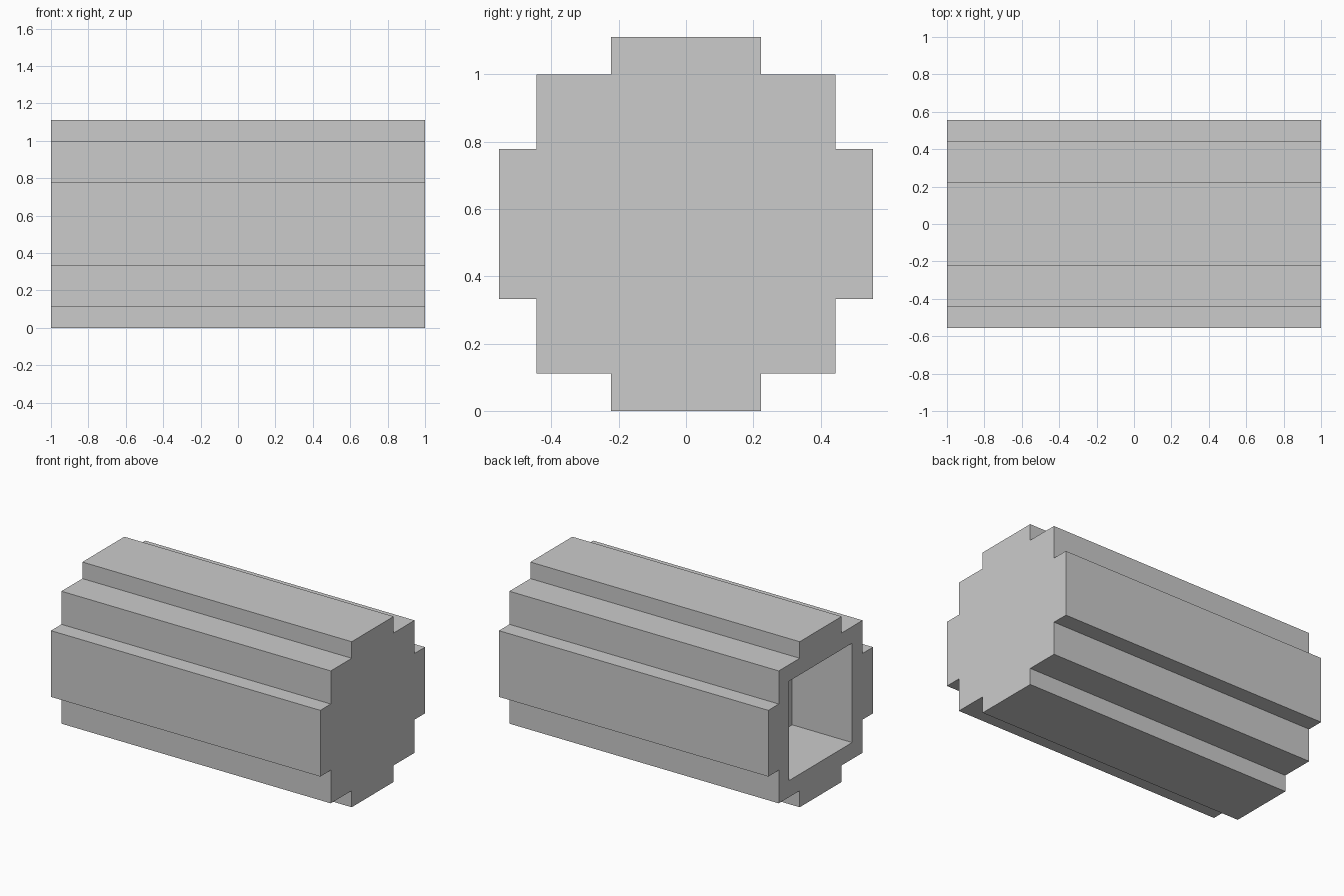
import bpy, bmesh

if "Cube" in bpy.data.objects:
    bpy.data.objects.remove(bpy.data.objects["Cube"])

U = 1 / 9           # step size of the profile
MID = 5 * U         # height of the long axis


def prism(name, profile, x0, x1):
    """Extrude a closed (y, z) profile along x."""
    bm = bmesh.new()
    face = bm.faces.new([bm.verts.new((x0, y * U, MID + z * U)) for y, z in profile])
    ext = bmesh.ops.extrude_face_region(bm, geom=[face], use_keep_orig=True)
    moved = [g for g in ext["geom"] if isinstance(g, bmesh.types.BMVert)]
    bmesh.ops.translate(bm, verts=moved, vec=(x1 - x0, 0, 0))
    bmesh.ops.recalc_face_normals(bm, faces=bm.faces)
    mesh = bpy.data.meshes.new(name)
    bm.to_mesh(mesh)
    bm.free()
    obj = bpy.data.objects.new(name, mesh)
    bpy.context.collection.objects.link(obj)
    return obj


# Stepped round body: one quarter of the outline, rotated four times
outline = []
quarter = [(5, -2), (5, 2), (4, 2), (4, 4), (2, 4)]
for _ in range(4):
    outline += quarter
    quarter = [(-z, y) for y, z in quarter]
body = prism("stepped_barrel", outline, -1, 1)

# Square socket sunk into the left end
cutter = prism("socket_cutter", [(-3, -3), (3, -3), (3, 3), (-3, 3)], -1.2, -1 + 4 * U)
cutter.hide_render = True
cut = body.modifiers.new("socket", 'BOOLEAN')
cut.operation = 'DIFFERENCE'
cut.solver = 'EXACT'
cut.object = cutter
bpy.context.view_layer.objects.active = body
bpy.ops.object.modifier_apply(modifier=cut.name)
bpy.data.objects.remove(cutter)
